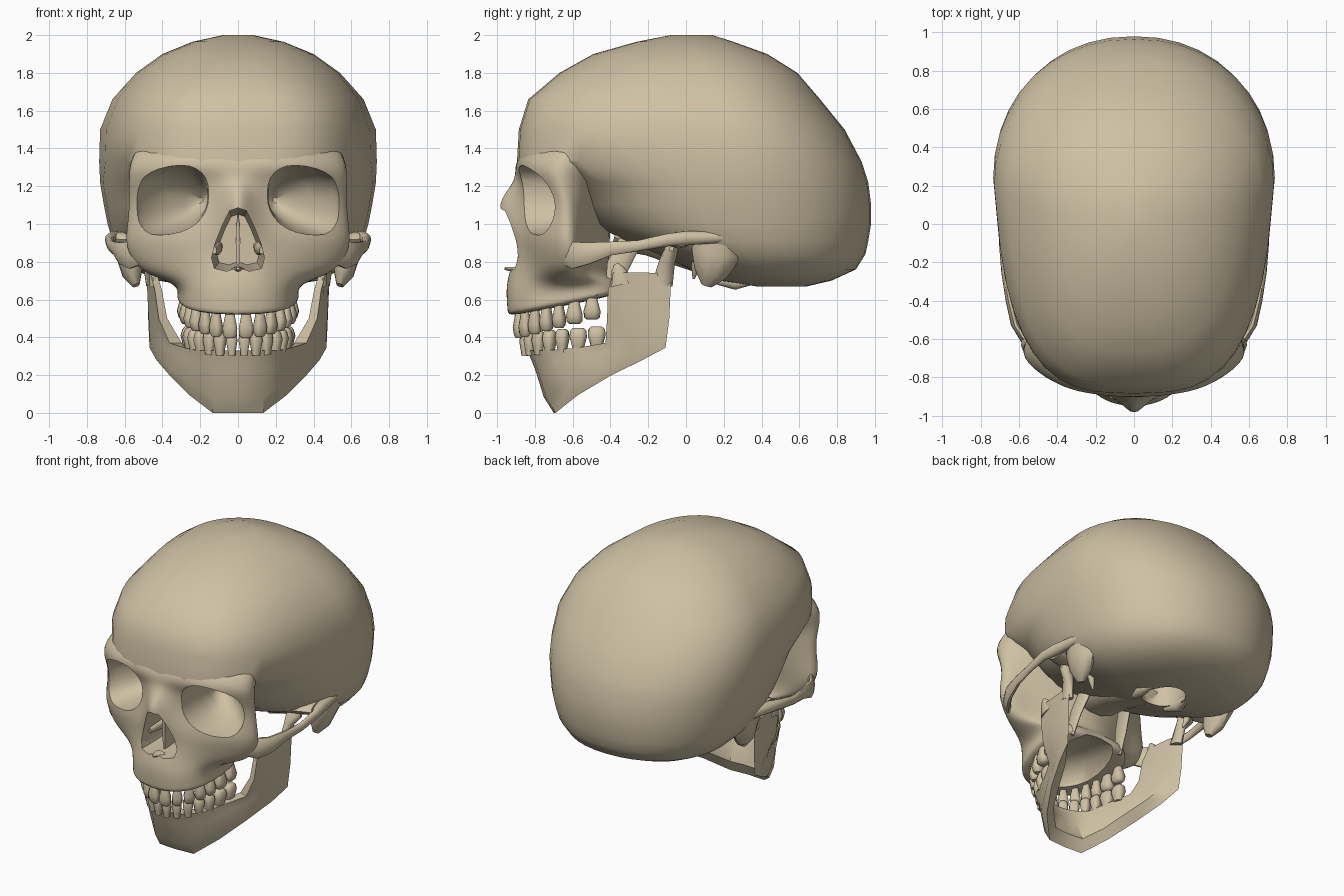
import bpy, bmesh, math
from mathutils import Vector

if "Cube" in bpy.data.objects:
    bpy.data.objects.remove(bpy.data.objects["Cube"])

bone = bpy.data.materials.new("bone")
bone.diffuse_color = (0.62, 0.53, 0.37, 1)
bone.use_nodes = True
bone.node_tree.nodes["Principled BSDF"].inputs["Base Color"].default_value = bone.diffuse_color


def loft(name, rings):
    """Closed skin through equal-length rings, capped at both ends."""
    bm = bmesh.new()
    rows = [[bm.verts.new(p) for p in r] for r in rings]
    n = len(rows[0])
    for a, b in zip(rows, rows[1:]):
        for i in range(n):
            bm.faces.new((a[i], a[(i + 1) % n], b[(i + 1) % n], b[i]))
    bm.faces.new(rows[0])
    bm.faces.new(rows[-1])
    bmesh.ops.recalc_face_normals(bm, faces=bm.faces)
    me = bpy.data.meshes.new(name)
    bm.to_mesh(me)
    bm.free()
    me.materials.append(bone)
    ob = bpy.data.objects.new(name, me)
    bpy.context.collection.objects.link(ob)
    return ob


def activate(ob):
    bpy.ops.object.select_all(action='DESELECT')
    ob.select_set(True)
    bpy.context.view_layer.objects.active = ob


def smooth(ob, angle=40):
    activate(ob)
    bpy.ops.object.shade_smooth_by_angle(angle=math.radians(angle))
    return ob


def subdivide(ob, levels=2):
    activate(ob)
    ob.modifiers.new("round", 'SUBSURF').levels = levels
    bpy.ops.object.modifier_apply(modifier="round")


def cut(ob, cutters):
    activate(ob)
    for c in cutters:
        m = ob.modifiers.new("cut", 'BOOLEAN')
        m.operation, m.solver, m.object = 'DIFFERENCE', 'EXACT', c
        bpy.ops.object.modifier_apply(modifier=m.name)


def sup(t, n):
    """Unit superellipse point."""
    c, s = math.cos(t), math.sin(t)
    return (math.copysign(abs(c) ** (2 / n), c), math.copysign(abs(s) ** (2 / n), s))


def tube(name, path, radii, seg=10):
    """Sweep of an ellipse: radii are (sideways, upright) at each point."""
    path = [Vector(p) for p in path]
    rings = []
    for i, p in enumerate(path):
        t = (path[min(i + 1, len(path) - 1)] - path[max(i - 1, 0)]).normalized()
        u = t.cross(Vector((1, 0, 0) if abs(t.z) > 0.8 else (0, 0, 1))).normalized()
        v = u.cross(t)
        a, b = radii[i]
        rings.append([p + u * a * math.cos(k * math.tau / seg) + v * b * math.sin(k * math.tau / seg)
                      for k in range(seg)])
    return smooth(loft(name, rings), 50)


def side(s, pts):
    return [(s * x, y, z) for x, y, z in pts]


# Braincase: horizontal sections (z, front, back, half width, y of widest point)
sections = [(0.67, .36, .64, .24, .50), (0.70, .16, .77, .42, .44), (0.76, .02, .90, .55, .38),
            (0.84, -.15, .95, .63, .32), (0.91, -.32, .965, .665, .29), (1.0, -.49, .98, .69, .28),
            (1.10, -.58, .98, .71, .26), (1.22, -.69, .965, .73, .25), (1.33, -.895, .93, .735, .24),
            (1.50, -.885, .84, .73, .2), (1.66, -.835, .71, .665, .15), (1.80, -.67, .59, .54, .1),
            (1.90, -.49, .43, .40, .05), (1.965, -.26, .25, .24, .02), (2.0, -.08, .14, .08, .04)]
rings = []
for z, yf, yb, w, yc in sections:
    n, taper = (3.1, .12) if 1.3 < z < 1.7 else (2.4, .05)
    r = []
    for k in range(40):
        t = k * math.tau / 40
        front = math.sin(t) < 0
        cx, sy = sup(t, n if front else 2.15)
        if front:
            cx *= 1 + taper * sy
        r.append((w * cx, yc + sy * ((yc - yf) if front else (yb - yc)), z))
    rings.append(r)
cranium = loft("braincase", rings)

# Face: half sections from the midline out to the cheek and back
face_rows = [
    (1.33, [(0, -.92), (.1, -.925), (.22, -.92), (.38, -.88), (.53, -.77), (.60, -.67), (.53, -.5)]),
    (1.24, [(0, -.89), (.07, -.88), (.18, -.86), (.38, -.84), (.55, -.74), (.60, -.66), (.50, -.54)]),
    (1.13, [(0, -1.03), (.06, -.92), (.17, -.83), (.36, -.79), (.55, -.69), (.60, -.62), (.48, -.54)]),
    (1.03, [(0, -1.01), (.09, -.92), (.17, -.85), (.36, -.80), (.55, -.70), (.61, -.61), (.46, -.54)]),
    (0.93, [(0, -.94), (.13, -.90), (.21, -.86), (.36, -.82), (.54, -.73), (.64, -.60), (.45, -.55)]),
    (0.84, [(0, -.91), (.14, -.89), (.22, -.85), (.36, -.80), (.53, -.71), (.63, -.58), (.42, -.56)]),
    (0.73, [(0, -.95), (.13, -.92), (.21, -.86), (.31, -.79), (.46, -.71), (.53, -.62), (.36, -.54)]),
    (0.65, [(0, -.96), (.13, -.94), (.22, -.88), (.28, -.79), (.31, -.66), (.32, -.53), (.29, -.43)])]
top = [(x * .85, y * .84) for x, y in face_rows[0][1]]
low = [(x * 1.02, y + .01) for x, y in face_rows[-1][1]]
face_rows = [(1.49, top)] + face_rows + [(0.54, low), (0.505, low)]
rings = []
for z, half in face_rows:
    bx, by = half[-1]
    half = half + [(bx * .65, by + .08)]
    loop = half + [(0, -.37)] + [(-x, y) for x, y in reversed(half[1:])]
    k = 0.2 if z < .6 else 0.1 if z < .7 else 0
    rings.append([(x, y, z + k * (y + .93)) for x, y in loop])
face = loft("face_bone", rings)
subdivide(face)

# Cutters: eye sockets, nose opening, palate, spinal opening
cutters = []
for s in (1, -1):
    rings = []
    for y, cx, hw, hh in [(-1.05, .365, .21, .185), (-.76, .36, .205, .178), (-.64, .335, .175, .155),
                          (-.54, .28, .12, .115), (-.46, .22, .065, .06), (-.42, .2, .015, .015)]:
        r = []
        for k in range(28):
            a, b = sup(k * math.tau / 28, 2.35)
            r.append((s * (cx + hw * a), y, 1.125 + hh * b - .16 * hw * a))
        rings.append(r)
    cutters.append(loft("eye_socket_cutter", rings))
pear = [(0, 1.085), (.045, 1.07), (.08, 1.0), (.12, .9), (.14, .82), (.125, .765), (.06, .75), (0, .77)]
pear += [(-x, z) for x, z in reversed(pear[1:-1])]
cutters.append(loft("nose_cutter", [[(x * k, y, .92 + (z - .92) * k) for x, z in pear]
                                    for y, k in ((-1.1, 1), (-.8, 1), (-.45, .8))]))
cutters.append(loft("palate_cutter", [[(w * math.cos(k * math.tau / 24), -.52 + d * math.sin(k * math.tau / 24), z)
                                       for k in range(24)]
                                      for z, w, d in ((.4, .23, .34), (.56, .22, .32), (.65, .15, .24), (.68, .06, .1))]))
cutters.append(loft("spinal_opening_cutter", [[(.13 * math.cos(k * math.tau / 20), .3 + .16 * math.sin(k * math.tau / 20), z)
                                               for k in range(20)] for z in (.5, .9)]))
cut(face, cutters[:4])
cut(cranium, cutters[:3] + cutters[4:])
for c in cutters:
    bpy.data.objects.remove(c)
smooth(face, 40)
smooth(cranium, 35)

# Nasal septum, lower nasal spine and skull-base bar
tube("nasal_septum", [(0, -.84, .90), (0, -.43, .92)], [(.012, .14), (.012, .14)])
tube("nasal_spine", [(0, -.88, .755), (0, -.96, .765)], [(.04, .02), (.008, .008)])
tube("skull_base_bar", [(0, -.38, .93), (0, -.2, .88), (0, .15, .76)], [(.16, .07), (.13, .05), (.12, .05)])

for s in (1, -1):
    # Cheek arch running back to the ear, with its rear root
    tube("cheek_arch", side(s, [(.50, -.66, .84), (.57, -.60, .835), (.62, -.52, .845), (.65, -.40, .87),
                                (.675, -.25, .885), (.68, -.1, .915), (.655, .0, .925), (.63, .2, .93)]),
         [(.02, .05), (.025, .075), (.024, .06), (.02, .038), (.018, .03), (.025, .035), (.04, .04), (.03, .03)])
    # Ear-side bone lumps
    tube("mastoid", side(s, [(.57, .17, .97), (.58, .16, .84), (.56, .13, .74), (.54, .11, .675)]),
         [(.14, .07), (.13, .07), (.09, .055), (.03, .02)])
    tube("jaw_socket", side(s, [(.64, -.03, .92), (.45, -.05, .91), (.25, -.05, .88)]),
         [(.07, .04), (.1, .04), (.08, .05)])
    tube("neck_joint", side(s, [(.13, .16, .70), (.16, .26, .69), (.14, .36, .70)]),
         [(.02, .02), (.04, .04), (.02, .02)])
    tube("ear_spike", side(s, [(.42, .06, .86), (.40, .05, .76), (.38, .04, .71)]),
         [(.035, .035), (.02, .02), (.006, .006)])
    # Plates behind the palate
    tube("palate_wing", side(s, [(.17, -.3, .9), (.19, -.36, .78), (.2, -.4, .63)]),
         [(.06, .025), (.06, .018), (.03, .015)])
    # Nasal side shells
    tube("nasal_shell", side(s, [(.125, -.82, .86), (.11, -.68, .87), (.10, -.5, .88)]),
         [(.012, .02), (.025, .035), (.02, .03)])
    # Jaw branch: condyle and front prong
    tube("jaw_condyle", side(s, [(.46, -.125, .68), (.475, -.10, .80), (.50, -.075, .87), (.50, -.065, .905)]),
         [(.055, .028), (.042, .03), (.035, .06), (.02, .045)])
    tube("jaw_prong", side(s, [(.447, -.34, .68), (.45, -.36, .76), (.45, -.37, .79)]),
         [(.06, .022), (.035, .02), (.012, .01)])

# Lower jaw: lower edge, upper edge and thickness at each station of one half
stations = [((0, -.72, .0), (0, -.85, .33), .10), ((.14, -.71, .0), (.12, -.835, .33), .10),
            ((.27, -.585, .095), (.22, -.75, .33), .09), ((.375, -.41, .195), (.29, -.58, .345), .09),
            ((.45, -.23, .28), (.37, -.43, .37), .09), ((.48, -.105, .345), (.425, -.42, .5), .06),
            ((.485, -.085, .5), (.445, -.415, .65), .05), ((.49, -.075, .74), (.47, -.385, .745), .045)]


def jaw_ring(st, s):
    lo, hi, th = Vector(st[0]), Vector(st[1]), st[2]
    ring = []
    for f, k in ((0, .2), (.25, 0), (.7, .12), (1, .1), (1, .9), (.7, 1), (.25, .9)):
        p = lo.lerp(hi, f)
        inward = Vector((-p.x, -.25 - p.y, 0)).normalized()
        p = p + inward * th * k
        ring.append((s * p.x, p.y, p.z))
    return ring


jaw = loft("lower_jaw", [jaw_ring(st, -1) for st in reversed(stations[1:])] + [jaw_ring(st, 1) for st in stations])
smooth(jaw, 40)


# Teeth along the two arches
def tooth(name, x, y, ang, z_root, z_tip, w, d):
    rings = []
    for f, k in ((0, .6), (.25, .75), (.6, 1), (.88, .95), (1, .6)):
        r = []
        for i in range(10):
            a, b = sup(i * math.tau / 10, 3)
            a, b = a * w * k, b * d * (k if f < .7 else k * .8)
            r.append((x + a * math.cos(ang) - b * math.sin(ang),
                      y + a * math.sin(ang) + b * math.cos(ang), z_root + (z_tip - z_root) * f))
        rings.append(r)
    smooth(loft(name, rings), 50)


def arch(name, rx, ry, yc, root, tip, widths):
    t = 0
    prev = 0
    for i, w in enumerate(widths):
        step = prev + w + .003
        t += step / math.hypot(rx * math.cos(t), ry * math.sin(t))
        prev = w
        x, y = rx * math.sin(t), yc - ry * math.cos(t)
        ang = math.atan2(ry * math.sin(t), rx * math.cos(t))
        dy = y - (yc - ry)
        for s in (1, -1):
            tooth(name, s * x, y, s * ang, root[0] + root[1] * dy, tip[0] + tip[1] * dy,
                  w, .03 if i < 3 else .04)


arch("upper_tooth", .285, .43, -.46, (.53, .2), (.395, .25), (.04, .035, .036, .034, .034, .045, .045))
arch("lower_tooth", .265, .41, -.445, (.30, .1), (.43, .07), (.03, .032, .034, .034, .035, .047, .047))
